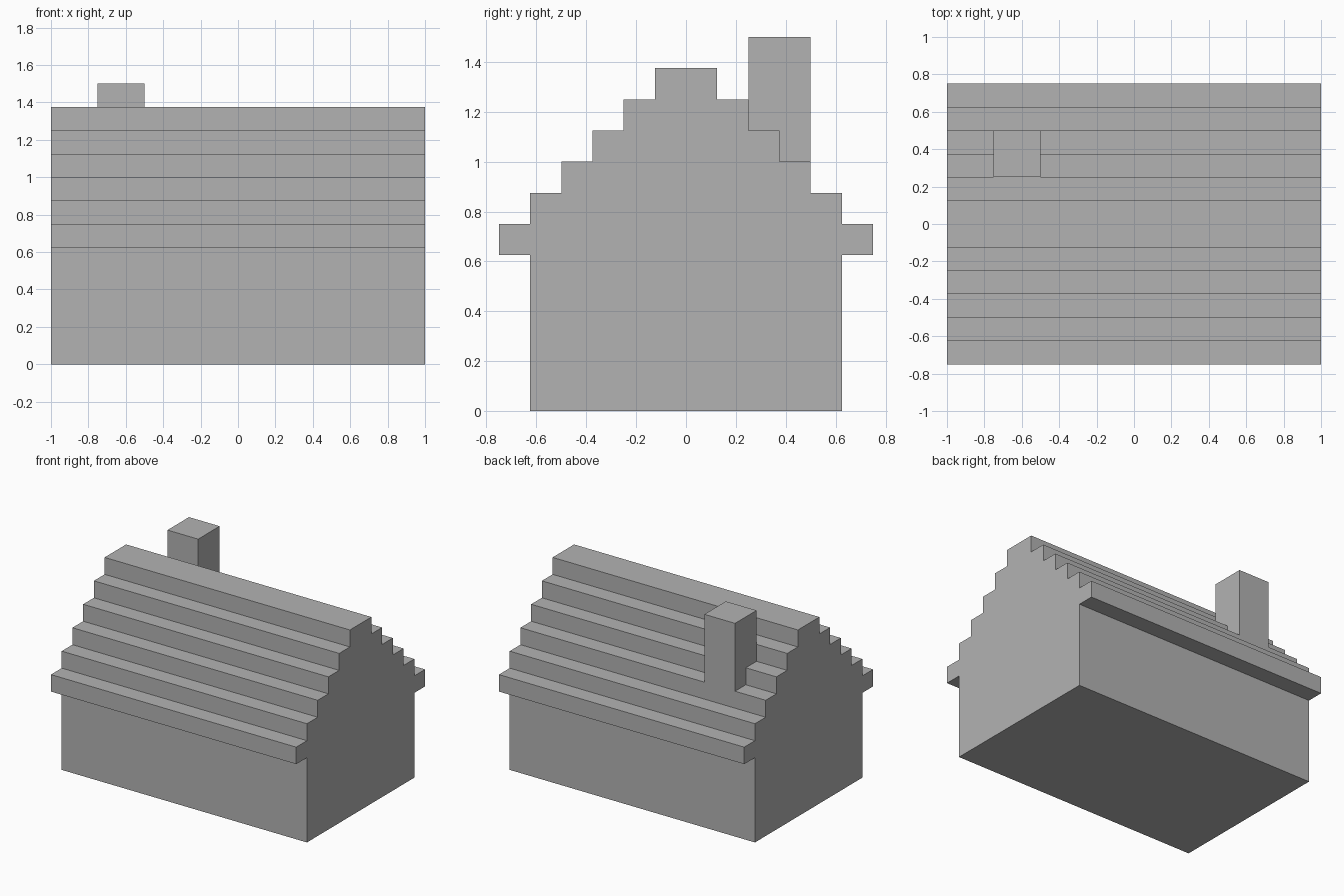
import bpy
import bmesh

STEP = 0.125  # tread depth and riser height of the roof

cube = bpy.data.objects.get("Cube")
if cube:
    bpy.data.objects.remove(cube, do_unlink=True)

grey = bpy.data.materials.new("plain_grey")
grey.use_nodes = True
colour = (0.45, 0.45, 0.45, 1.0)
grey.diffuse_color = colour
grey.node_tree.nodes["Principled BSDF"].inputs["Base Color"].default_value = colour


def extrude_profile(name, profile, x0, x1):
    """Extrude a (y, z) outline along x into a solid."""
    bm = bmesh.new()
    face = bm.faces.new([bm.verts.new((x0, y, z)) for y, z in profile])
    result = bmesh.ops.extrude_face_region(bm, geom=[face])
    verts = [v for v in result["geom"] if isinstance(v, bmesh.types.BMVert)]
    bmesh.ops.translate(bm, verts=verts, vec=(x1 - x0, 0, 0))
    bmesh.ops.recalc_face_normals(bm, faces=bm.faces)
    mesh = bpy.data.meshes.new(name)
    bm.to_mesh(mesh)
    bm.free()
    mesh.materials.append(grey)
    obj = bpy.data.objects.new(name, mesh)
    bpy.context.collection.objects.link(obj)
    return obj


# House: straight wall, overhanging eave, then stairs up to the ridge
half = [(5 * STEP, 0), (5 * STEP, 5 * STEP), (6 * STEP, 5 * STEP)]
for i in range(6):
    y = (6 - i) * STEP
    z = (6 + i) * STEP
    half.append((y, z))
    if i < 5:
        half.append((y - STEP, z))
mirrored = [(-y, z) for y, z in reversed(half)]
extrude_profile("house_body", half + mirrored, -1, 1)

# Chimney: square stack whose foot follows the two roof steps below it
chimney = [(2, 9), (3, 9), (3, 8), (4, 8), (4, 12), (2, 12)]
extrude_profile("chimney", [(y * STEP, z * STEP) for y, z in chimney], -0.75, -0.5)
